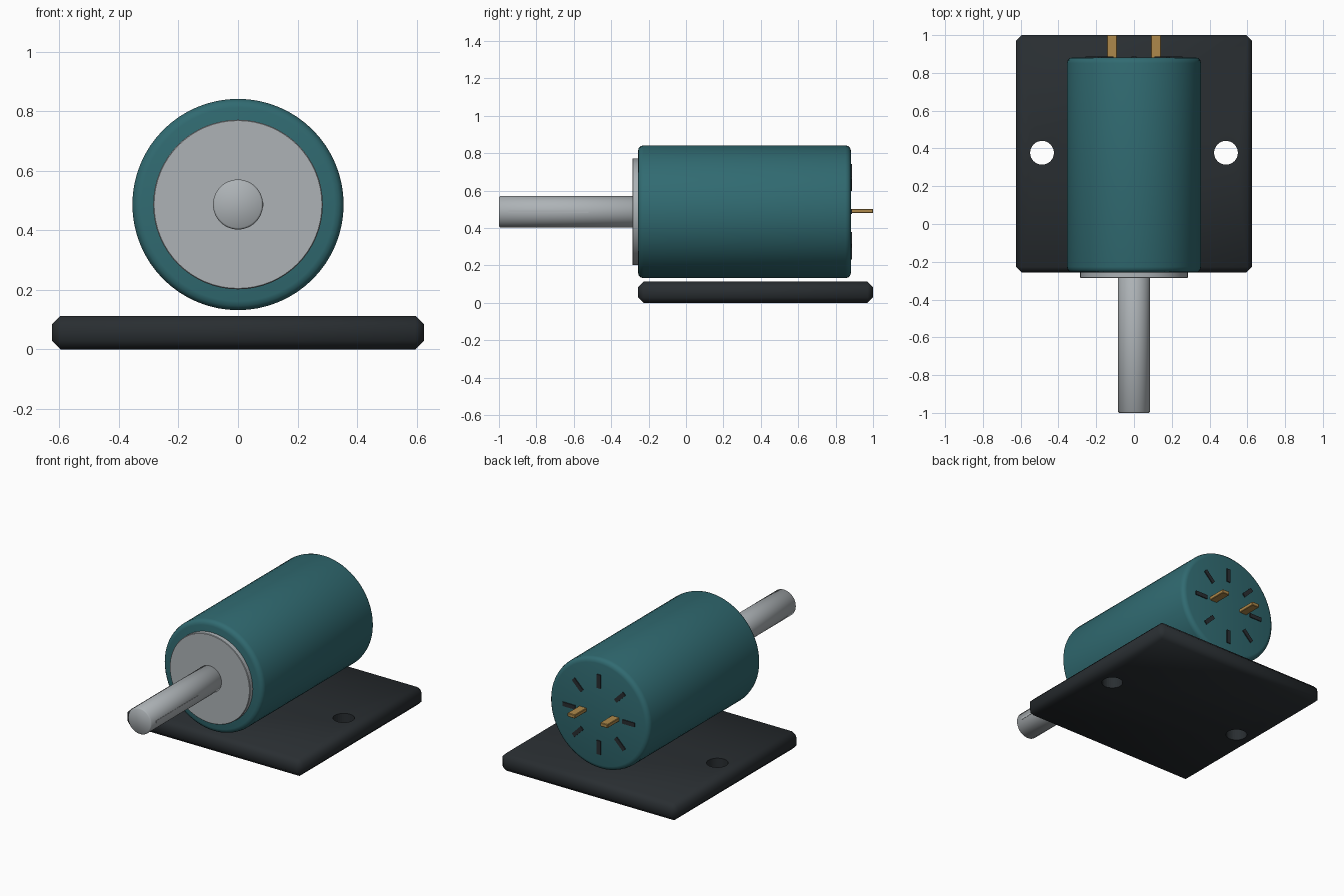
import bpy, math
from mathutils import Matrix

if "Cube" in bpy.data.objects:
    bpy.data.objects.remove(bpy.data.objects["Cube"])

AXIS_Z = 0.487


def material(name, rgb):
    m = bpy.data.materials.new(name)
    m.diffuse_color = (*rgb, 1)
    m.use_nodes = True
    m.node_tree.nodes["Principled BSDF"].inputs["Base Color"].default_value = m.diffuse_color
    return m


TEAL = material("teal_paint", (0.03, 0.145, 0.165))
DARK = material("dark_plastic", (0.022, 0.027, 0.031))
BRASS = material("brass", (0.42, 0.25, 0.07))
STEEL = material("steel", (0.42, 0.45, 0.47))


def finish(o, name, mat, bevel=0, segments=1, angle=35):
    o.name = name
    o.data.materials.append(mat)
    if bevel:
        b = o.modifiers.new("bevel", 'BEVEL')
        b.width, b.segments = bevel, segments
        b.limit_method = 'ANGLE'
        bpy.ops.object.modifier_apply(modifier=b.name)
    bpy.ops.object.shade_smooth_by_angle(angle=math.radians(angle))
    return o


def rod(name, r, y0, y1, mat, bevel=0, segments=1, sides=64, angle=35):
    bpy.ops.mesh.primitive_cylinder_add(
        vertices=sides, radius=r, depth=y1 - y0,
        location=(0, (y0 + y1) / 2, AXIS_Z), rotation=(math.pi / 2, 0, 0))
    return finish(bpy.context.object, name, mat, bevel, segments, angle)


def box(name, center, size, mat, bevel=0, angle=30):
    bpy.ops.mesh.primitive_cube_add(size=1, location=center)
    o = bpy.context.object
    o.data.transform(Matrix.Diagonal((*size, 1)))
    return finish(o, name, mat, bevel, 1, angle)


# Motor can, front boss and output shaft
rod("motor_body", 0.355, -0.257, 0.882, TEAL, 0.03, 3)
rod("front_boss", 0.285, -0.287, -0.24, STEEL, 0.003)
rod("shaft", 0.084, -1.0, -0.25, STEEL, 0.006, 1, 48, 50)
# Slim key strip along the shaft
box("shaft_key", (0.075, -0.735, AXIS_Z), (0.02, 0.43, 0.014), STEEL)

# Radial vent slots on the rear face
for i in range(8):
    a = i * math.pi / 4
    slot = box(f"vent_slot_{i + 1}",
               (0.212 * math.cos(a), 0.881, AXIS_Z + 0.212 * math.sin(a)),
               (0.088, 0.014, 0.026), DARK)
    slot.rotation_euler.y = -a

# Terminals
for side, s in (("left", -1), ("right", 1)):
    box(f"terminal_{side}", (s * 0.116, 0.935, AXIS_Z + 0.004),
        (0.053, 0.13, 0.024), BRASS, 0.003)

# Base plate with two through holes
plate = box("base_plate", (0, 0.372, 0.0565), (1.25, 1.256, 0.113), DARK, 0.029, 60)
for side, s in (("left", -1), ("right", 1)):
    bpy.ops.mesh.primitive_cylinder_add(vertices=32, radius=0.063, depth=0.4,
                                        location=(s * 0.487, 0.377, 0.05))
    cutter = bpy.context.object
    cutter.name = f"hole_cutter_{side}"
    bpy.context.view_layer.objects.active = plate
    mod = plate.modifiers.new("hole", 'BOOLEAN')
    mod.operation, mod.object, mod.solver = 'DIFFERENCE', cutter, 'EXACT'
    bpy.ops.object.modifier_apply(modifier=mod.name)
    bpy.data.objects.remove(cutter)
